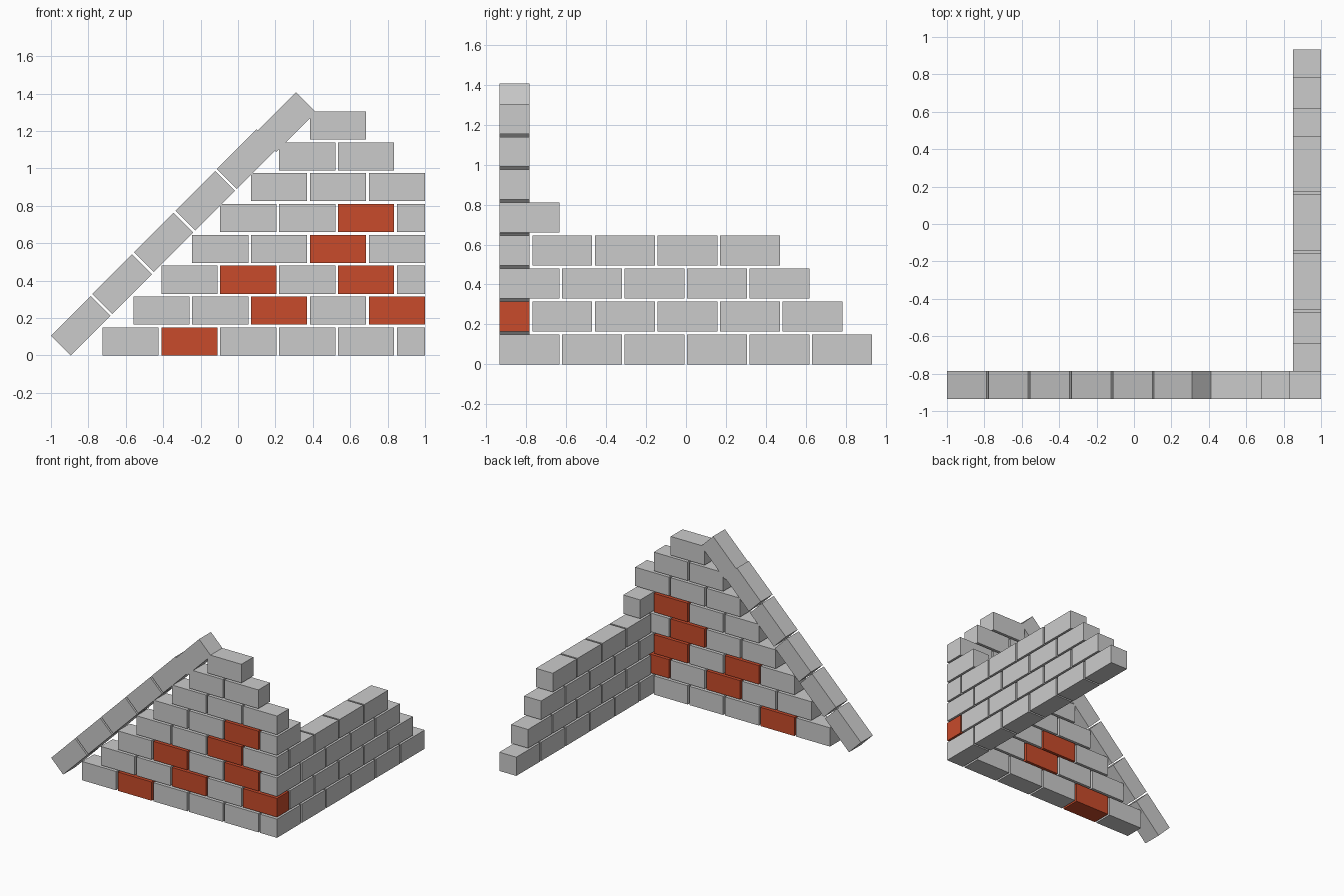
import bpy, math
from mathutils import Matrix, Vector

if "Cube" in bpy.data.objects:
    bpy.data.objects.remove(bpy.data.objects["Cube"])

L, H, GAP = 0.30, 0.15, 0.015      # brick length, height/depth, joint
ROW = H + GAP                      # course height
Y0, X1 = -0.935, 1.0               # front face, right face

red = bpy.data.materials.new("red_brick")
red.diffuse_color = (0.58, 0.07, 0.024, 1)
red.use_nodes = True
red.node_tree.nodes["Principled BSDF"].inputs["Base Color"].default_value = red.diffuse_color


def brick(name, x, y, z, sx, sy, sz=H, accent=False):
    """Box with its minimum corner at x, y, z."""
    bpy.ops.mesh.primitive_cube_add(size=1)
    ob = bpy.context.object
    ob.name = name
    size = Vector((sx, sy, sz))
    ob.data.transform(Matrix.Translation(size / 2) @ Matrix.Diagonal((*size, 1)))
    ob.location = (x, y, z)
    if accent:
        ob.data.materials.append(red)
    return ob


# front wall: brick count per course, and the red bricks counted from the right
counts = [5, 5, 4, 4, 3, 3, 2, 1]
reds = {(0, 3), (1, 0), (1, 2), (2, 0), (2, 2), (3, 1), (4, 0)}
right_edge = [0.835, 1.0, 0.835, 1.0, 0.835, 1.0, 0.835, 0.685]
for row, n in enumerate(counts):
    for i in range(n):
        x = right_edge[row] - L - i * (L + GAP)
        brick("front_wall_brick", x, Y0, row * ROW, L, H, accent=(row, i) in reds)

# side wall: even courses start at the corner, odd ones behind the front wall
PITCH, SL = 0.3135, 0.30
for row, n in enumerate([6, 5, 5, 4, 1]):
    start = Y0 if row % 2 == 0 else Y0 + H + GAP
    for i in range(n):
        brick("side_wall_brick", X1 - H, start + i * PITCH, row * ROW, H, SL)

# sloping row of bricks leaning on the stepped edge (upper left corners)
corners = [(-1 + 0.2217 * i, 0.106 + 0.2227 * i) for i in range(5)] + [(0.098, 1.194)]
for x, z in corners:
    d = H * math.sqrt(0.5)
    ob = brick("sloping_brick", x + d, Y0, z - d, L, H)
    ob.rotation_euler.y = -math.pi / 4
